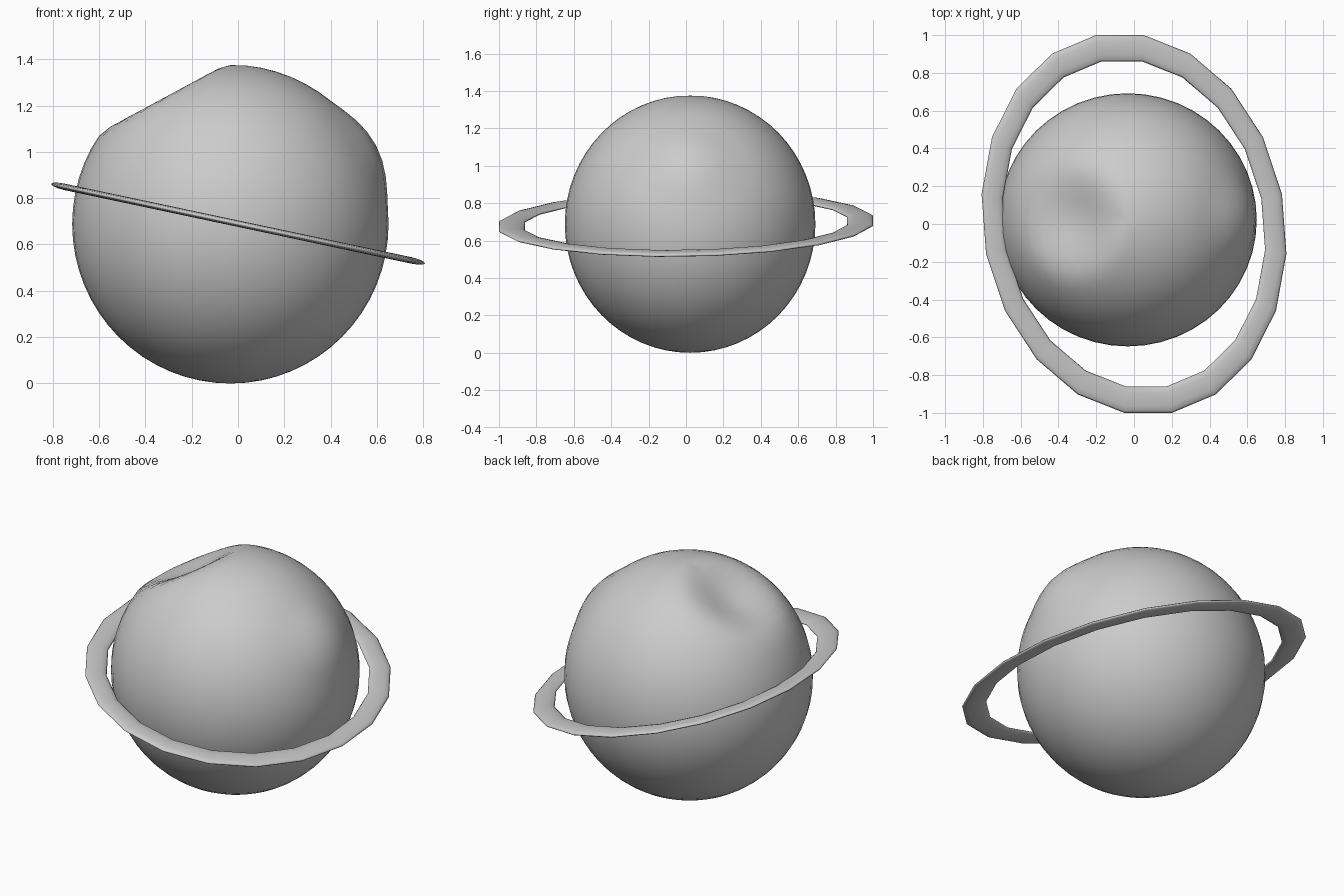
import bpy, bmesh
from math import sin, cos, pi, radians
from mathutils import Vector

if "Cube" in bpy.data.objects:
    bpy.data.objects.remove(bpy.data.objects["Cube"])


def finish(bm, name):
    bmesh.ops.recalc_face_normals(bm, faces=bm.faces)
    for f in bm.faces:
        f.smooth = True
    me = bpy.data.meshes.new(name)
    bm.to_mesh(me)
    bm.free()
    ob = bpy.data.objects.new(name, me)
    bpy.context.collection.objects.link(ob)
    return ob


def falloff(d, axis, radius):
    t = d.angle(axis) / radians(radius)
    return (1 - t * t) ** 2 if t < 1 else 0.0


# Planet: slightly squashed ball with one crater and one low bump
CRATER = Vector((-0.47, 0.0, 0.88))
BUMP = Vector((0.87, 0.0, 0.47))
CENTRE = Vector((-0.033, 0.022, 0.688))
bm = bmesh.new()
bmesh.ops.create_uvsphere(bm, u_segments=48, v_segments=32, radius=1)
for v in bm.verts:
    d = v.co.normalized()
    r = 1 - 0.15 * falloff(d, CRATER, 30) + 0.045 * falloff(d, BUMP, 24)
    v.co = CENTRE + Vector((d.x * 0.683, d.y * 0.67, d.z * 0.688)) * r
finish(bm, "planet")

# Ring: 20-sided flattened torus, oval and tilted down to the right
SEGS, SIDES = 20, 12
bm = bmesh.new()
loops = []
for i in range(SEGS):
    a = 2 * pi * (i + 0.5) / SEGS
    loop = []
    for j in range(SIDES):
        b = 2 * pi * j / SIDES
        k = 0.93 + 0.07 * cos(b)
        y = 1.0125 * k * sin(a)
        x = 0.805 * k * cos(a) - 0.075 * y
        z = 0.69 - 0.212 * x + 0.014 * sin(b)
        loop.append(bm.verts.new((x, y, z)))
    loops.append(loop)
for i in range(SEGS):
    p, q = loops[i], loops[(i + 1) % SEGS]
    for j in range(SIDES):
        n = (j + 1) % SIDES
        bm.faces.new((p[j], q[j], q[n], p[n]))
finish(bm, "planet_ring")
